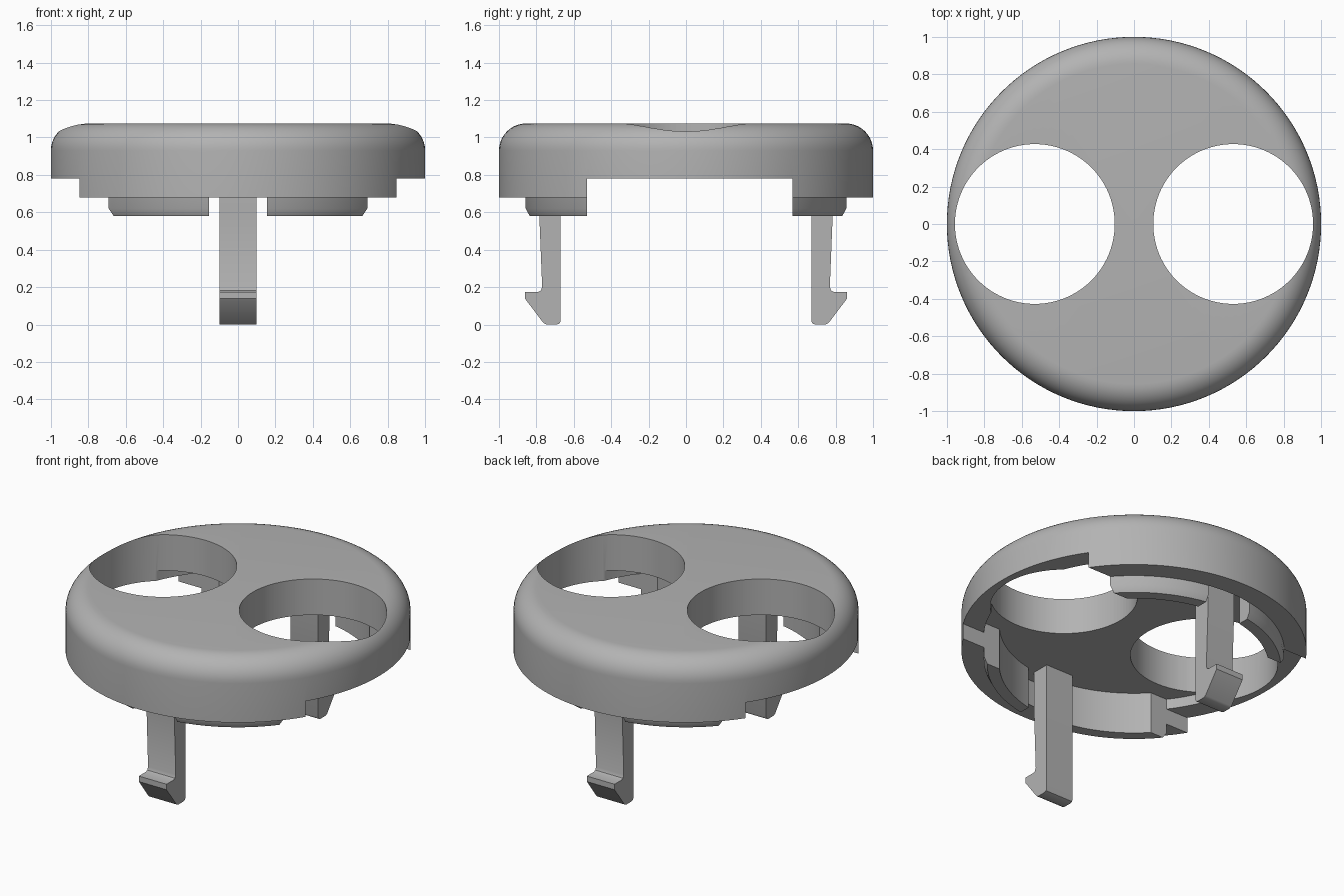
import bpy, bmesh, math
from mathutils import Matrix, Vector

cube = bpy.data.objects.get("Cube")
if cube:
    bpy.data.objects.remove(cube, do_unlink=True)

grey = bpy.data.materials.new("mid grey")
grey.use_nodes = True
colour = (0.45, 0.45, 0.45, 1)
grey.diffuse_color = colour
grey.node_tree.nodes["Principled BSDF"].inputs["Base Color"].default_value = colour


def finish(name, bm):
    bmesh.ops.recalc_face_normals(bm, faces=bm.faces)
    mesh = bpy.data.meshes.new(name)
    bm.to_mesh(mesh)
    bm.free()
    mesh.materials.append(grey)
    obj = bpy.data.objects.new(name, mesh)
    bpy.context.collection.objects.link(obj)
    return obj


def lathe(name, profile, closed, steps=128):
    """Spin (radius, z) points around z."""
    bm = bmesh.new()
    verts = [bm.verts.new((r, 0, z)) for r, z in profile]
    pairs = list(zip(verts, verts[1:] + verts[:1]))
    edges = [bm.edges.new(p) for p in (pairs if closed else pairs[:-1])]
    bmesh.ops.spin(bm, geom=verts + edges, cent=(0, 0, 0), axis=(0, 0, 1),
                   angle=math.tau, steps=steps)
    bmesh.ops.remove_doubles(bm, verts=bm.verts, dist=0.0005)
    return finish(name, bm)


def box(name, low, high):
    low, high = Vector(low), Vector(high)
    bm = bmesh.new()
    bmesh.ops.create_cube(bm, size=1, matrix=Matrix.Translation((low + high) / 2)
                          @ Matrix.Diagonal((*(high - low), 1)))
    return finish(name, bm)


def cut(obj, cutters):
    for c in cutters:
        mod = obj.modifiers.new("cut", 'BOOLEAN')
        mod.object, mod.operation, mod.solver = c, 'DIFFERENCE', 'EXACT'
    graph = bpy.context.evaluated_depsgraph_get()
    mesh = bpy.data.meshes.new_from_object(obj.evaluated_get(graph))
    obj.modifiers.clear()
    obj.data = mesh
    for c in cutters:
        bpy.data.objects.remove(c, do_unlink=True)


def smooth(obj):
    bpy.ops.object.select_all(action='DESELECT')
    obj.select_set(True)
    bpy.context.view_layer.objects.active = obj
    bpy.ops.object.shade_smooth_by_angle(angle=math.radians(30))


TOP, PLATE, SIDE, SKIRT, RIM = 1.075, 0.845, 0.78, 0.68, 0.58
FRONT, BACK = -0.53, 0.57

# Cap: thick top plate, rounded shoulder and hollow skirt
round_r = 0.145
shoulder = [(1 - round_r + round_r * math.sin(a), TOP - round_r + round_r * math.cos(a))
            for a in (math.pi / 2 * i / 10 for i in range(11))]
cap = lathe("cap", [(0, TOP)] + shoulder + [(1, SKIRT), (0.87, SKIRT), (0.87, PLATE), (0, PLATE)],
            closed=False)

# Two round openings and the raised sides of the skirt
cutters = [box("side_cutter", (-2, FRONT, 0), (2, BACK, SIDE))]
for x in (-0.53, 0.53):
    bm = bmesh.new()
    bmesh.ops.create_cone(bm, cap_ends=True, segments=96, radius1=0.427, radius2=0.427,
                          depth=2, matrix=Matrix.Translation((x, 0, 1)))
    cutters.append(finish("hole_cutter", bm))
cut(cap, cutters)
smooth(cap)

# Inner locating rim, in four arcs with gaps for the clips
rim = lathe("locating_rim", [(0.78, RIM), (0.85, RIM), (0.871, 0.62),
                             (0.871, PLATE + 0.01), (0.78, PLATE + 0.01)], closed=True)
cut(rim, [box("side_cutter", (-2, FRONT, 0), (2, BACK, 2)),
          box("gap_cutter", (-0.155, -2, 0), (0.155, 2, 2))])
smooth(rim)

# Snap clips with outward hooks: (distance from centre, z)
clip = [(0.67, PLATE + 0.01), (0.67, 0.02), (0.676, 0.006), (0.69, 0), (0.745, 0),
        (0.762, 0.008), (0.862, 0.14), (0.862, 0.175), (0.79, 0.175), (0.777, 0.181),
        (0.769, 0.2), (0.785, 0.6), (0.785, PLATE + 0.01)]
for name, side in (("front_clip", -1), ("back_clip", 1)):
    bm = bmesh.new()
    face = bm.faces.new([bm.verts.new((-0.098, side * d, z)) for d, z in clip])
    out = bmesh.ops.extrude_face_region(bm, geom=[face])["geom"]
    bmesh.ops.translate(bm, vec=(0.196, 0, 0),
                        verts=[v for v in out if isinstance(v, bmesh.types.BMVert)])
    smooth(finish(name, bm))
